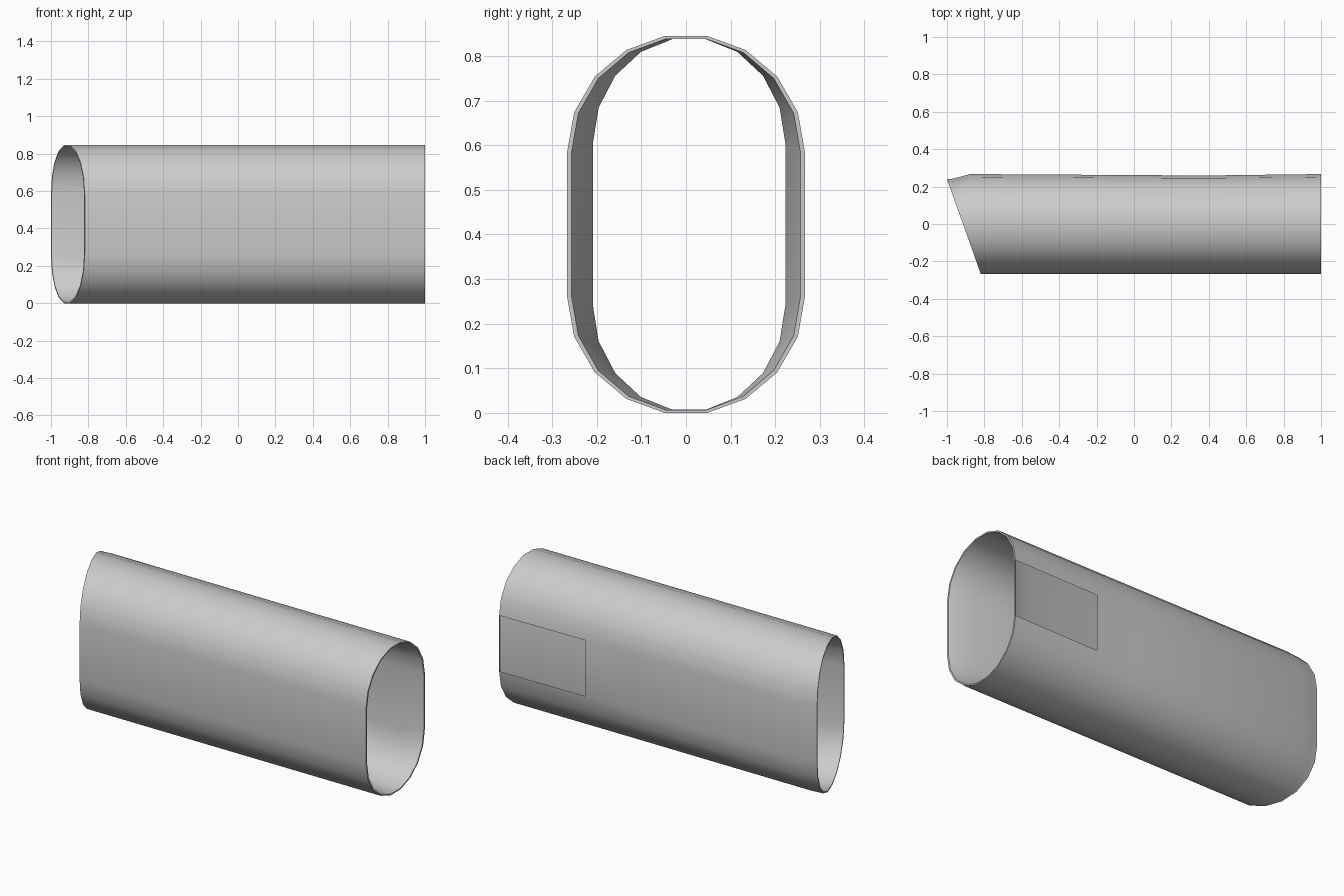
import bpy, bmesh, math

if "Cube" in bpy.data.objects:
    bpy.data.objects.remove(bpy.data.objects["Cube"])

ZC = 0.4225                      # height of the tube axis


def cut(y):
    """x of the slanted left end at depth y"""
    return -0.82 - (y + 0.265) / 0.505 * 0.18


def section(ry, rz, half, cy=0.0):
    """Stadium cross-section: two 9-sided half rounds joined by straight sides"""
    pts = []
    for side, start in ((1, 0), (-1, 180)):
        for i in range(10):
            a = math.radians(start + 20 * i)
            pts.append((cy + ry * math.cos(a), ZC + side * half + rz * math.sin(a)))
    return pts


def squeeze(pts, k):
    """Pull only the back half inwards"""
    return [(y * (1 - k * max(0, y / 0.267)), z) for y, z in pts]


def ring(pts, xf):
    return [bm.verts.new((xf(y), y, z)) for y, z in pts]


bm = bmesh.new()
outer = section(0.267, 0.267, 0.16)
lip = section(0.257, 0.260, 0.16)
liner = section(0.216, 0.239, 0.18, 0.007)

# closed run of rings: outer skin, right rim, inner liner, slanted rim
rings = [
    ring(squeeze(outer, 0.105), cut),
    ring(squeeze(outer, 0.09), lambda y: cut(y) + 0.01 + 0.03 * max(0, y / 0.267)),
    ring(outer, lambda y: cut(y) + 0.02 + 0.115 * max(0, y / 0.267)),
    ring(squeeze(outer, 0.025), lambda y: 0.2),
    ring(squeeze(outer, 0.025), lambda y: 0.46),
    ring(outer, lambda y: 1.0),
    ring(lip, lambda y: 1.0),
    ring(liner, lambda y: 0.88),
    ring(liner, lambda y: cut(y) + 0.1),
    ring(squeeze(lip, 0.105), cut),
]
n = len(outer)
for k, a in enumerate(rings):
    b = rings[(k + 1) % len(rings)]
    for i in range(n):
        # window in the back flat, near the right end
        if k == 4 and i == n - 1:
            continue
        j = (i + 1) % n
        bm.faces.new((a[i], b[i], b[j], a[j]))
bmesh.ops.recalc_face_normals(bm, faces=bm.faces)

me = bpy.data.meshes.new("oval_sleeve")
bm.to_mesh(me)
bm.free()
ob = bpy.data.objects.new("oval_sleeve", me)
bpy.context.collection.objects.link(ob)
bpy.context.view_layer.objects.active = ob
ob.select_set(True)
bpy.ops.object.shade_smooth_by_angle(angle=math.radians(30))
